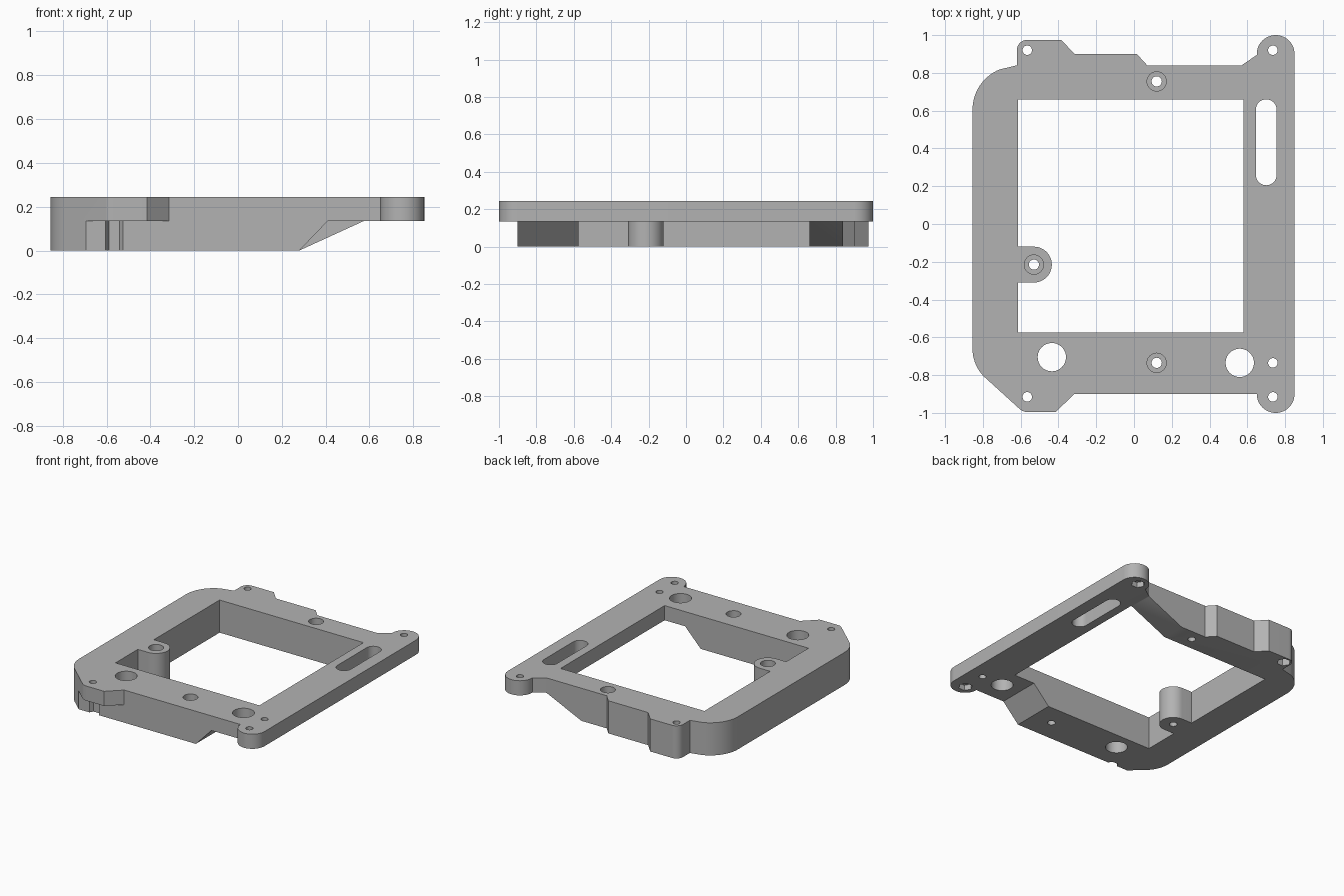
import bpy, bmesh
from math import sin, cos, radians

TOP, STEP = 0.245, 0.135

cube = bpy.data.objects.get("Cube")
if cube:
    bpy.data.objects.remove(cube, do_unlink=True)

grey = bpy.data.materials.new("plain grey")
grey.use_nodes = True
COLOR = (0.45, 0.45, 0.45, 1)
grey.diffuse_color = COLOR
grey.node_tree.nodes["Principled BSDF"].inputs["Base Color"].default_value = COLOR


def arc(cx, cy, r, start, end, steps=16):
    angles = [radians(start + (end - start) * i / steps) for i in range(steps + 1)]
    return [(cx + r * cos(a), cy + r * sin(a)) for a in angles]


def prism(name, points, low, high, along_y=False):
    """Extrude a closed profile along z, or an x-z profile along y."""
    bm = bmesh.new()
    place = (lambda p: (p[0], low, p[1])) if along_y else (lambda p: (p[0], p[1], low))
    face = bm.faces.new([bm.verts.new(place(p)) for p in points])
    moved = bmesh.ops.extrude_face_region(bm, geom=[face])["geom"]
    shift = (0, high - low, 0) if along_y else (0, 0, high - low)
    bmesh.ops.translate(bm, vec=shift, verts=[v for v in moved if isinstance(v, bmesh.types.BMVert)])
    bmesh.ops.recalc_face_normals(bm, faces=bm.faces)
    mesh = bpy.data.meshes.new(name)
    bm.to_mesh(mesh)
    bm.free()
    mesh.materials.append(grey)
    obj = bpy.data.objects.new(name, mesh)
    bpy.context.collection.objects.link(obj)
    return obj


def cut(points, low, high, along_y=False):
    cutter = prism("cutter", points, low, high, along_y)
    cutter.hide_render = True
    bpy.context.view_layer.objects.active = frame
    mod = frame.modifiers.new("cut", "BOOLEAN")
    mod.operation, mod.solver, mod.object = "DIFFERENCE", "EXACT", cutter
    bpy.ops.object.modifier_apply(modifier=mod.name)
    bpy.data.objects.remove(cutter, do_unlink=True)


def hole(x, y, r, low=-0.1, high=0.4, sides=32):
    cut(arc(x, y, r, 0, 360, sides)[:-1], low, high)


# Outer outline, clockwise from the left edge
outline = (
    arc(-0.625, 0.605, 0.23, 180, 112)
    + [(-0.62, 0.84)]
    + arc(-0.565, 0.92, 0.055, 180, 90)
    + [(-0.385, 0.975), (-0.315, 0.9), (0.015, 0.9), (0.07, 0.84), (0.57, 0.84), (0.65, 0.895)]
    + arc(0.75, 0.9, 0.1, 180, 0, 24)
    + arc(0.75, -0.9, 0.1, 0, -180, 24)
    + [(-0.315, -0.9), (-0.415, -0.995)]
    + arc(-0.565, -0.935, 0.06, -90, -135, 8)
    + arc(-0.645, -0.66, 0.21, -135, -180, 12)
)
frame = prism("mounting_frame", outline, 0, TOP)

# Central window, wrapping around the rounded screw post
window = (
    [(-0.615, -0.575), (0.58, -0.575), (0.58, 0.66), (-0.615, 0.66), (-0.615, -0.12)]
    + arc(-0.53, -0.215, 0.095, 90, -90, 24)
    + [(-0.615, -0.31)]
)
cut(window, -0.1, 0.4)

# Underside: sloped relief on both rails, and the step under the front lip
for foot, top_x, y0, y1 in ((0.28, 0.41, -1.2, 0), (0.28, 0.575, 0, 1.2)):
    back = foot - (top_x - foot) * 0.1 / STEP
    cut([(back, -0.1), (top_x, STEP), (1.2, STEP), (1.2, -0.1)], y0, y1, True)
cut([(-1, -1.2), (0.6, -1.2), (0.6, -0.9), (-1, -0.9)], -0.1, STEP)

# Corner screw holes with hexagonal nut pockets below
for x in (-0.565, 0.735):
    for y in (-0.915, 0.92):
        hole(x, y, 0.025)
        hole(x, y, 0.048, -0.1, 0.175, 6)
hole(0.735, -0.735, 0.025)

# Counterbored screw holes
for x, y in ((0.12, 0.755), (0.12, -0.735), (-0.53, -0.215)):
    hole(x, y, 0.027)
    hole(x, y, 0.051, 0.13, 0.4)

# Large round openings and the long slot
hole(-0.435, -0.705, 0.075, sides=40)
hole(0.56, -0.735, 0.075, sides=40)
cut(arc(0.7, 0.605, 0.055, 0, 180) + arc(0.7, 0.26, 0.055, 180, 360), -0.1, 0.4)

# Smooth curved walls, crisp edges
bpy.ops.object.select_all(action="DESELECT")
frame.select_set(True)
bpy.context.view_layer.objects.active = frame
bpy.ops.object.shade_smooth_by_angle(angle=radians(25))
